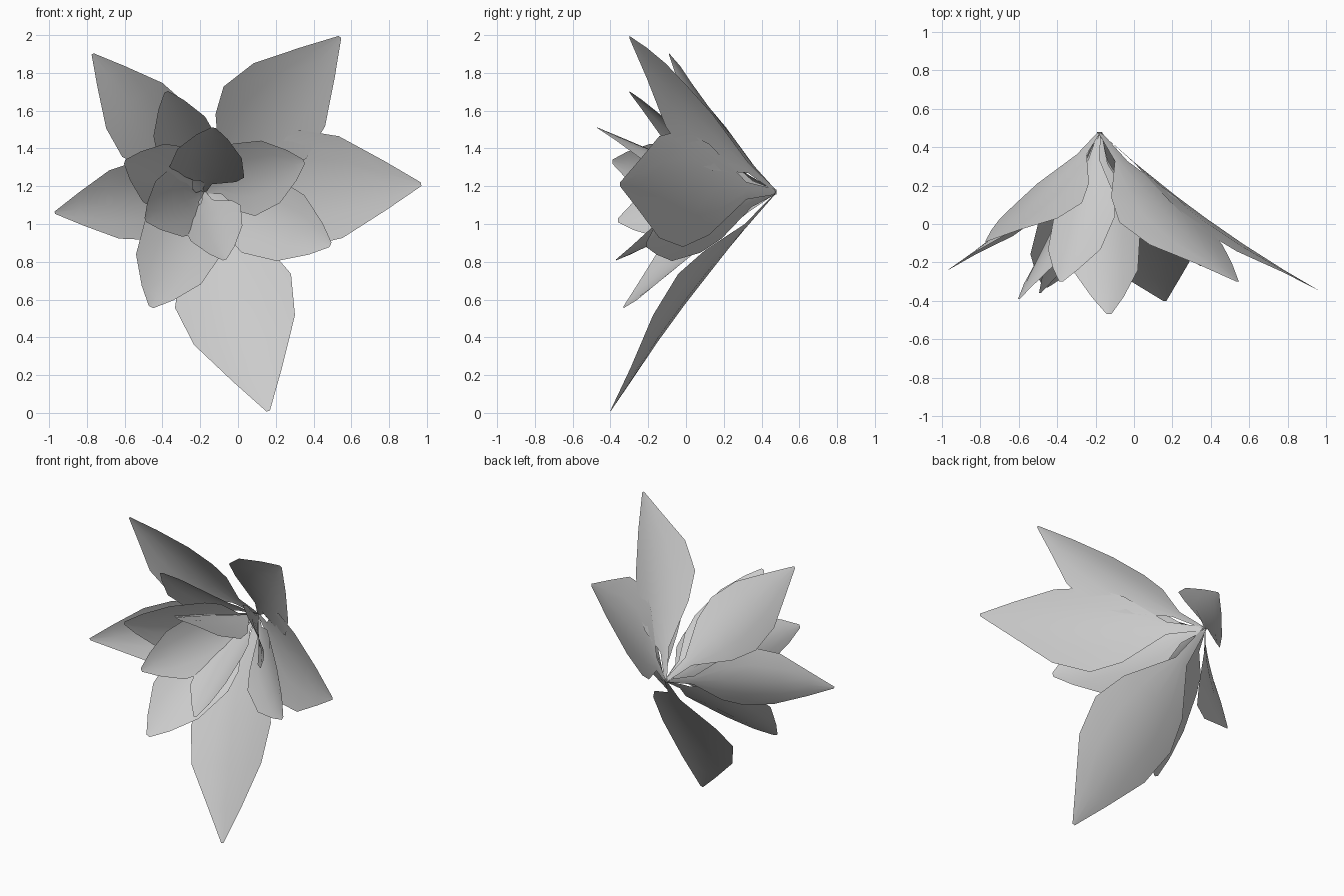
import bpy, bmesh
from mathutils import Vector

if "Cube" in bpy.data.objects:
    bpy.data.objects.remove(bpy.data.objects["Cube"])

BASE = Vector((-0.18, 0.48, 1.17))      # common point where all petals join
FRONT = Vector((0, -1, 0))              # direction the flower opens towards

grey = bpy.data.materials.new("petal_grey")
grey.diffuse_color = (0.6, 0.6, 0.6, 1)
grey.use_nodes = True
grey.node_tree.nodes["Principled BSDF"].inputs["Base Color"].default_value = grey.diffuse_color

# (position along petal, share of half width)
POINTED = [(0, .04), (.17, .15), (.36, .78), (.5, 1), (.67, .87), (.85, .42), (1, .03)]
BLUNT = [(0, .05), (.17, .18), (.36, .8), (.5, 1), (.74, .86), (.9, .42), (1, .06)]
ACROSS = (-1, -.5, 0, .5, 1)


def petal(name, tip, half, profile, bulge, cup):
    """Thin cupped petal from the common base to its tip."""
    axis = Vector(tip) - BASE
    d = axis.normalized()
    n = (FRONT - d * FRONT.dot(d)).normalized()
    w = d.cross(n)
    bm = bmesh.new()
    rows = []
    for t, f in profile:
        rise = bulge * 4 * t * (1 - t)
        rows.append([bm.verts.new(BASE + axis * t + w * (s * f * half)
                                  + n * (rise + cup * f * f * s * s)) for s in ACROSS])
    for a, b in zip(rows, rows[1:]):
        for i in range(len(ACROSS) - 1):
            bm.faces.new((a[i], a[i + 1], b[i + 1], b[i]))
    for face in bm.faces:
        face.smooth = True
    bm.normal_update()
    if sum((f.normal.dot(n) for f in bm.faces)) < 0:
        bmesh.ops.reverse_faces(bm, faces=bm.faces[:])
    me = bpy.data.meshes.new(name)
    bm.to_mesh(me)
    bm.free()
    me.materials.append(grey)
    bpy.context.collection.objects.link(bpy.data.objects.new(name, me))


# large outer petals: tip, half width
outer = {
    "top_right": ((.54, -.30, 1.99), .29),
    "right": ((.97, -.35, 1.21), .31),
    "bottom": ((.16, -.40, .01), .32),
    "left": ((-.97, -.24, 1.06), .21),
    "top_left": ((-.77, -.09, 1.90), .22),
}
for key, (tip, half) in outer.items():
    petal("outer_petal_" + key, tip, half, POINTED, .04, .06)

# middle ring of petals
middle = {
    "lower_left": ((-.46, -.33, .56), .22),
    "lower_right": ((.49, -.21, .89), .22),
    "upper_left": ((-.38, -.30, 1.70), .17),
}
for key, (tip, half) in middle.items():
    petal("middle_petal_" + key, tip, half, BLUNT, .03, .05)

# small inner petals
inner = {
    "top": ((-.13, -.47, 1.51), .20),
    "right": ((.35, -.22, 1.33), .20),
    "bottom": ((-.07, -.37, .81), .165),
    "lower_left": ((-.49, -.36, 1.02), .19),
    "upper_left": ((-.60, -.39, 1.33), .19),
}
for key, (tip, half) in inner.items():
    petal("inner_petal_" + key, tip, half, BLUNT, .02, .05)

# tiny bud leaf in the throat
petal("centre_bud", (-.24, .14, 1.23), .035, BLUNT, .0, .01)
